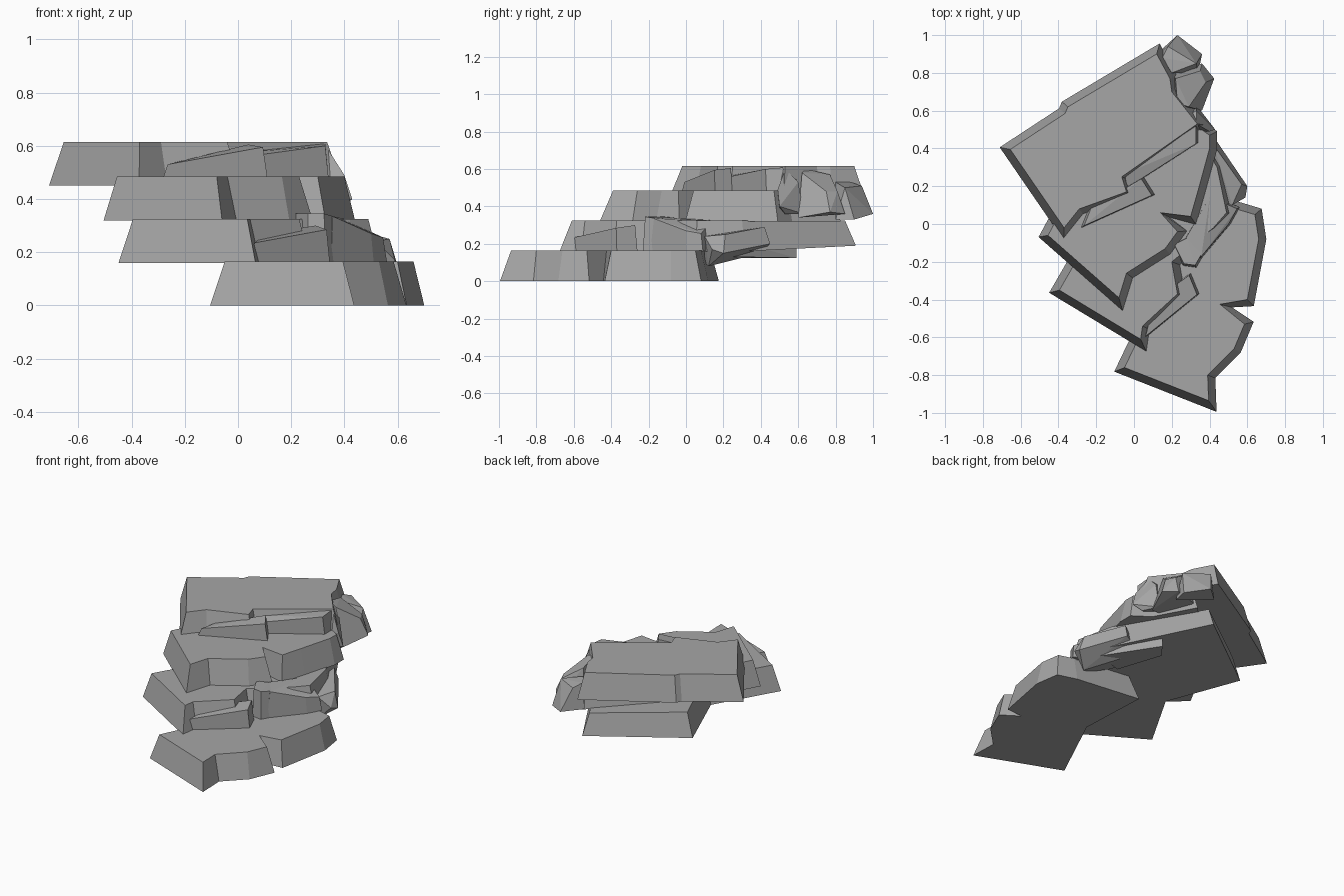
import bpy
import bmesh
from mathutils import Vector

cube = bpy.data.objects.get("Cube")
if cube:
    bpy.data.objects.remove(cube, do_unlink=True)

# One plain stone colour
stone = bpy.data.materials.new("grey_stone")
stone.use_nodes = True
stone_colour = (0.38, 0.38, 0.38, 1)
stone.diffuse_color = stone_colour
shader = next(n for n in stone.node_tree.nodes if n.type == "BSDF_PRINCIPLED")
shader.inputs["Base Color"].default_value = stone_colour
shader.inputs["Roughness"].default_value = 1


def finish(name, mesh_builder):
    """Turn a bmesh into a flat shaded stone object."""
    bmesh.ops.recalc_face_normals(mesh_builder, faces=mesh_builder.faces)
    mesh = bpy.data.meshes.new(name)
    mesh_builder.to_mesh(mesh)
    mesh_builder.free()
    mesh.materials.append(stone)
    part = bpy.data.objects.new(name, mesh)
    bpy.context.collection.objects.link(part)
    return part


def flared(outline, amount):
    """Push a counter-clockwise outline outwards with limited mitres."""
    points = [Vector(p) for p in outline]
    result = []
    for i, point in enumerate(points):
        before = (point - points[i - 1]).normalized()
        after = (points[(i + 1) % len(points)] - point).normalized()
        normal_a = Vector((before.y, -before.x))
        normal_b = Vector((after.y, -after.x))
        both = normal_a + normal_b
        result.append(point + both * amount / max(both.dot(normal_a), 0.5))
    return result


def slab(name, outline, bottom, top, flare=0.04, bottom_heights=None):
    """Step slab with sloping sides; bottom_heights overrides some corners."""
    bottom_heights = bottom_heights or {}
    bm = bmesh.new()
    upper = [bm.verts.new((x, y, top)) for x, y in outline]
    lower = [bm.verts.new((p.x, p.y, bottom_heights.get(i, bottom)))
             for i, p in enumerate(flared(outline, flare))]
    bm.faces.new(upper)
    bm.faces.new(lower[::-1])
    for i in range(len(upper)):
        j = (i + 1) % len(upper)
        bm.faces.new((lower[i], lower[j], upper[j], upper[i]))
    return finish(name, bm)


def rock(name, points):
    """Faceted boulder wrapped around a few corner points."""
    bm = bmesh.new()
    for point in points:
        bm.verts.new(point)
    hull = bmesh.ops.convex_hull(bm, input=bm.verts)
    loose = [v for v in hull["geom_interior"] if isinstance(v, bmesh.types.BMVert)]
    bmesh.ops.delete(bm, geom=loose, context="VERTS")
    bmesh.ops.dissolve_limit(bm, angle_limit=0.1, verts=bm.verts, edges=bm.edges)
    return finish(name, bm)


def wedge(name, footprint, bottom, heights, inset=0.15):
    """Leaning rock: footprint shrunk towards its middle, one height a corner."""
    middle = sum((Vector(p) for p in footprint), Vector((0, 0))) / len(footprint)
    points = [(x, y, bottom) for x, y in footprint]
    for corner, height in zip(footprint, heights):
        p = Vector(corner).lerp(middle, inset)
        points.append((p.x, p.y, height))
    return rock(name, points)


# Four overlapping step slabs, lowest first
slab("bottom_step", [
    (-.05, -.76), (.395, -.935), (.39, -.8), (.53, -.66), (.585, -.53),
    (.455, -.425), (.6, -.4), (.66, -.08), (.64, .05), (.54, .08),
    (.15, .13), (.17, -.3)], 0, .165)

slab("second_step", [
    (-.395, -.35), (.035, -.61), (.045, -.54), (.23, -.37), (.2, -.2),
    (.42, -.02), (.49, .06), (.44, .3), (.12, .85), (-.36, .5),
    (-.17, .04)], .16, .325, bottom_heights={8: .19, 9: .17})

slab("third_step", [
    (-.455, -.06), (-.08, -.39), (-.04, -.26), (.165, -.13), (.23, -.04),
    (.14, .06), (.3, .04), (.34, .18), (.4, .4), (.4, .47),
    (.3, .54), (.18, .76), (-.26, .3)], .32, .485)

slab("top_step", [
    (-.655, .395), (-.37, -.02), (-.29, .08), (-.04, .17), (-.065, .25),
    (.335, .53), (.2, .7), (.19, .77), (.12, .9), (-.35, .62),
    (-.365, .585)], .45, .615)

# Leaning ledge rocks on the step fronts
wedge("lower_ledge_rock",
      [(.05, -.61), (.345, -.37), (.3, -.26), (.1, -.4)],
      .165, [.235, .285, .3, .27], .08)
wedge("upper_ledge_rock",
      [(-.28, -.02), (.11, .155), (.05, .25), (-.24, .08)],
      .485, [.53, .595, .605, .54], .08)
wedge("long_ledge_rock",
      [(-.05, .18), (.34, .43), (.34, .53), (-.06, .26)],
      .485, [.55, .6, .608, .57], .06)

# Boulders against the side of the stairs
wedge("side_boulder",
      [(.35, -.19), (.51, 0), (.56, .09), (.4, .16), (.26, -.08)],
      .165, [.335, .27, .255, .325, .34], .1)
wedge("small_side_boulder",
      [(.26, -.22), (.33, -.23), (.37, -.16), (.28, -.06), (.2, -.1)],
      .165, [.345, .345, .335, .34, .345])
rock("low_side_boulder", [
    (.44, .1, .1), (.5, .12, .08), (.59, .14, .17), (.6, .2, .15),
    (.43, .45, .2), (.42, .42, .29), (.57, .21, .25), (.52, .1, .24),
    (.3, .4, .15), (.3, .15, .15)])
rock("low_rear_ledge", [
    (.48, .25, .13), (.27, .59, .125), (.27, .59, .2), (.45, .32, .2),
    (.3, .2, .125), (.2, .5, .125), (.2, .5, .2)])

# Boulder cluster at the back corner
rock("back_boulder", [
    (.23, 1, .36), (.36, .9, .33), (.34, .8, .33), (.12, .9, .37),
    (.18, .94, .51), (.33, .85, .5), (.2, .8, .53), (.15, .88, .53)])
rock("middle_boulder", [
    (.36, .85, .36), (.425, .77, .37), (.36, .6, .34), (.2, .6, .34),
    (.2, .8, .36), (.35, .81, .48), (.38, .75, .48), (.22, .77, .57),
    (.23, .64, .6), (.29, .62, .58)])
rock("inner_boulder", [
    (.33, .63, .36), (.38, .53, .36), (.43, .5, .4), (.2, .5, .36),
    (.33, .6, .53), (.4, .49, .49), (.24, .55, .59), (.33, .53, .6)])
